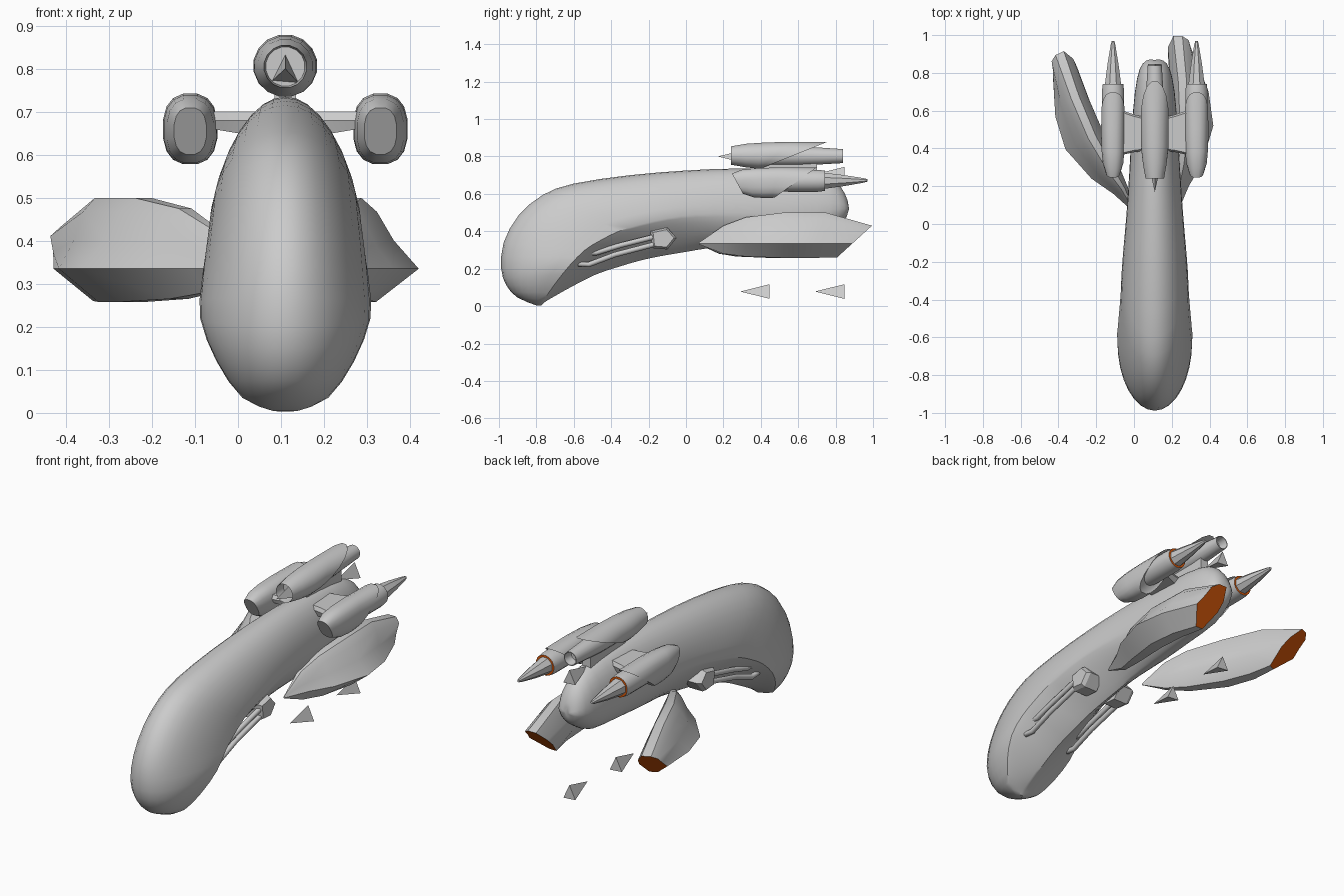
import bpy, bmesh, math
from mathutils import Matrix, Vector

cube = bpy.data.objects.get("Cube")
if cube:
    bpy.data.objects.remove(cube, do_unlink=True)

CX = 0.11  # centre line of the craft


def material(name, rgb):
    m = bpy.data.materials.new(name)
    m.use_nodes = True
    m.diffuse_color = (*rgb, 1)
    m.node_tree.nodes["Principled BSDF"].inputs["Base Color"].default_value = (*rgb, 1)
    return m


GREY = material("hull grey", (0.6, 0.6, 0.6))
ORANGE = material("burnt orange", (0.7, 0.1, 0.003))


def make(name, bm, smooth=None, matrix=None):
    if matrix:
        bmesh.ops.transform(bm, matrix=matrix, verts=bm.verts)
    bmesh.ops.recalc_face_normals(bm, faces=bm.faces)
    mesh = bpy.data.meshes.new(name)
    bm.to_mesh(mesh)
    bm.free()
    mesh.materials.append(GREY)
    mesh.materials.append(ORANGE)
    ob = bpy.data.objects.new(name, mesh)
    bpy.context.collection.objects.link(ob)
    if smooth:
        bpy.ops.object.select_all(action="DESELECT")
        ob.select_set(True)
        bpy.context.view_layer.objects.active = ob
        bpy.ops.object.shade_smooth_by_angle(angle=math.radians(smooth))


def loft(name, rings, smooth=None, matrix=None, orange_bands=(), orange_end=False):
    """Skin a list of equal rings and cap both ends."""
    bm = bmesh.new()
    loops = [[bm.verts.new(p) for p in ring] for ring in rings]
    n = len(loops[0])
    for k, (a, b) in enumerate(zip(loops, loops[1:])):
        for i in range(n):
            j = (i + 1) % n
            f = bm.faces.new((a[i], a[j], b[j], b[i]))
            f.material_index = int(k in orange_bands)
    bm.faces.new(loops[0])
    bm.faces.new(loops[-1]).material_index = int(orange_end)
    make(name, bm, smooth, matrix)


def oval(x, y, z, hw, hh, slant=0, n=16, power=1.0):
    """Ring facing y, sheared so that y follows height; low power squares it off."""
    ring = []
    for i in range(n):
        a = math.tau * (i + 0.5) / n
        c, s = (math.copysign(abs(v) ** power, v) for v in (math.cos(a), math.sin(a)))
        ring.append((x + hw * c, y + slant * hh * s, z + hh * s))
    return ring


MIRROR = Matrix.Translation((2 * CX, 0, 0)) @ Matrix.Scale(-1, 4, (1, 0, 0))

# Hull: top (y, z), widest edge (y, z), half width, keel (y, z), underside power
sections = [
    (-.80, .004, -.79, .005, .03, -.775, .003, 1.3),
    (-.90, .045, -.76, .035, .10, -.75, .025, 1.6),
    (-.96, .11, -.70, .12, .16, -.69, .06, 1.8),
    (-.988, .20, -.62, .22, .198, -.60, .11, 1.9),
    (-.975, .34, -.54, .30, .195, -.48, .17, 1.9),
    (-.895, .485, -.46, .35, .188, -.36, .21, 1.9),
    (-.765, .595, -.36, .40, .18, -.24, .245, 1.9),
    (-.60, .655, -.25, .435, .175, -.12, .27, 1.8),
    (-.30, .70, -.10, .47, .163, 0, .29, 1.7),
    (0, .725, .05, .49, .15, .12, .31, 1.5),
    (.25, .735, .27, .50, .135, .30, .33, 1.2),
    (.50, .73, .50, .50, .122, .50, .35, 1.1),
    (.70, .71, .70, .51, .105, .70, .37, 1),
    (.80, .665, .82, .52, .08, .80, .42, 1),
    (.85, .60, .865, .52, .045, .85, .46, 1),
    (.867, .55, .872, .52, .012, .865, .50, 1),
]


def refine(rows):
    """Insert a smooth in-between row in every gap."""
    out = []
    for i, (b, c) in enumerate(zip(rows, rows[1:])):
        a, d = rows[max(i - 1, 0)], rows[min(i + 2, len(rows) - 1)]
        mid = [(9 * (q + r) - p - s) / 16 for p, q, r, s in zip(a, b, c, d)]
        out += [b, mid]
    return out + [rows[-1]]


def hull_ring(ty, tz, cy, cz, hw, by, bz, power, n=8):
    top, edge, keel = Vector((0, ty, tz)), Vector((0, cy, cz)), Vector((0, by, bz))
    side = []
    for i in range(n + 1):
        a = math.pi / 2 * i / n
        p = edge + (top - edge) * math.cos(a)
        side.append((hw * math.sin(a), p.y, p.z))
    for i in range(1, n + 1):
        a = math.pi / 2 * i / n
        p = edge + (keel - edge) * math.sin(a) ** power
        side.append((hw * max(math.cos(a), 0) ** power, p.y, p.z))
    right = [(CX + x, y, z) for x, y, z in side]
    left = [(CX - x, y, z) for x, y, z in side[-2:0:-1]]
    return right + left


loft("hull", [hull_ring(*s) for s in refine(sections)], smooth=40)

# Fins: station y, inner x, outer x, bottom z, top z, rear slant, shoulder width
RIDGE = 0.335
fin_stations = [
    (.07, .225, .235, .33, .34, 0, .6),
    (.20, .205, .29, .28, .43, 0, .6),
    (.32, .20, .36, .265, .475, 0, .58),
    (.52, .20, .42, .258, .50, 0, .56),
    (.70, .195, .395, .258, .50, .3, .6),
    (.89, .18, .32, .26, .43, 1.1, .78),
]


def fin_ring(y, x0, x1, z0, z1, slant, shoulder):
    w, h = x1 - x0, z1 - RIDGE
    pts = [(x0, RIDGE), (x0 + .25 * w, z0), (x0 + .55 * w, z0), (x1, RIDGE),
           (x0 + (.4 + .6 * shoulder) * w, RIDGE + .4 * h),
           (x0 + shoulder * w, RIDGE + .8 * h),
           (x0 + .7 * shoulder * w, z1), (x0 + .2 * w, z1), (x0, RIDGE + .45 * h)]
    return [(x, y + slant * (z - RIDGE), z) for x, z in pts]


fin_rings = [fin_ring(*s) for s in fin_stations]
pivot = Matrix.Translation((0, 0.09, 0))
swing = pivot @ Matrix.Rotation(math.radians(25), 4, "Z") @ pivot.inverted()
loft("left_fin", fin_rings, smooth=35, orange_end=True)
loft("right_fin_swung_out", fin_rings, smooth=35, orange_end=True, matrix=swing @ MIRROR)

# Side engines, struts and under-hull guns, one set on each side
PX = 0.331
for label, mat in (("left", None), ("right", MIRROR)):
    loft(label + "_engine_cowl", [
        oval(PX, y, z, hw, hh, slant, power=.8) for y, z, hw, hh, slant in (
            (.275, .655, .038, .055, -.55), (.33, .655, .055, .075, -.45),
            (.40, .658, .062, .081, -.25), (.48, .66, .064, .083, .3),
            (.585, .66, .062, .081, 1.4), (.575, .662, .05, .068, 1.4))],
        smooth=35, matrix=mat)
    # The rear rim of the core is an orange ring that faces backwards
    loft(label + "_engine_core", [
        oval(PX, .45, .67, .055, .055),
        oval(PX, .55, .67, .06, .06),
        oval(PX, .705, .67, .06, .06),
        oval(PX, .742, .67, .055, .055),
        oval(PX, .742, .67, .044, .044)], smooth=30, matrix=mat, orange_bands=(3,))
    loft(label + "_engine_spike", [
        oval(PX, .735, .67, .047, .047, n=8),
        oval(PX, .85, .671, .031, .031, n=8),
        oval(PX, .95, .672, .013, .013, n=8),
        oval(PX, .97, .672, .007, .007, n=8)], matrix=mat)
    loft(label + "_strut", [
        [(x, y0, zb), (x, y1, zb), (x, y1 + .01, zm), (x, y1, .70), (x, y0, .70), (x, y0 - .01, zm)]
        for x, y0, y1, zb, zm in ((.14, .40, .55, .64, .68), (.22, .39, .57, .65, .68),
                                  (.31, .37, .60, .665, .68))], smooth=40, matrix=mat)
    # Gun housing
    outline = [(-.19, .40), (-.18, .31), (-.10, .303), (-.05, .365), (-.10, .42)]
    grown = [(y * .8 - .024, z * .8 + .073) for y, z in outline]
    loft(label + "_gun_housing", [[(CX + .06, y, z) for y, z in outline],
                                  [(CX + .14, y, z) for y, z in outline],
                                  [(CX + .16, y, z) for y, z in grown]], matrix=mat)
    # Gun barrels with hooked ends
    for k, path in enumerate((
            [(-.15, .375), (-.35, .325), (-.48, .285), (-.52, .285), (-.56, .315)],
            [(-.15, .335), (-.38, .275), (-.52, .222), (-.57, .225), (-.61, .26)])):
        rings = []
        for i, (y, z) in enumerate(path):
            a, b = path[max(i - 1, 0)], path[min(i + 1, len(path) - 1)]
            d = Vector((0, b[0] - a[0], b[1] - a[1])).normalized()
            side, up = Vector((1, 0, 0)), d.cross(Vector((1, 0, 0)))
            c = Vector((CX + .14, y, z))
            rings.append([c + .014 * (side * math.cos(t) + up * math.sin(t))
                          for t in (math.tau * j / 8 for j in range(8))])
        loft(f"{label}_gun_barrel_{k + 1}", rings, smooth=50, matrix=mat)

# Top engine with hollow mouth and open tail
TZ = 0.805
loft("top_engine_cowl", [
    oval(CX, .30, TZ, .046, .046), oval(CX, .24, TZ, .05, .05), oval(CX, .32, TZ, .064, .064),
    oval(CX, .40, TZ, .073, .071, .3), oval(CX, .48, TZ + .002, .075, .073, 1.2),
    oval(CX, .58, TZ + .003, .073, .072, 2.5), oval(CX, .57, TZ, .055, .055, 2.5)], smooth=35)
loft("top_engine_tube", [
    oval(CX, .42, TZ - .002, .052, .052), oval(CX, .62, TZ - .002, .052, .052),
    oval(CX, .84, TZ - .003, .038, .038), oval(CX, .84, TZ - .003, .034, .034),
    oval(CX, .79, TZ - .003, .028, .028)], smooth=35)
loft("top_pylon", [[(CX + x, .40, .70), (CX + x, .70, .70), (CX + x, .70, .775),
                    (CX + x, .40, .775)] for x in (-.025, .025)])

# Loose three-sided darts along the centre line
for k, (y, z) in enumerate(((.17, .80), (.69, .705), (.29, .078), (.69, .078))):
    bm = bmesh.new()
    tip = bm.verts.new((CX, y, z))
    ring = [bm.verts.new((CX + dx, y + .157, z + dz))
            for dx, dz in ((0, .039), (-.036, -.033), (.036, -.039))]
    bm.faces.new(ring)
    for i in range(3):
        bm.faces.new((tip, ring[i], ring[(i + 1) % 3]))
    make(f"dart_{k + 1}", bm)
